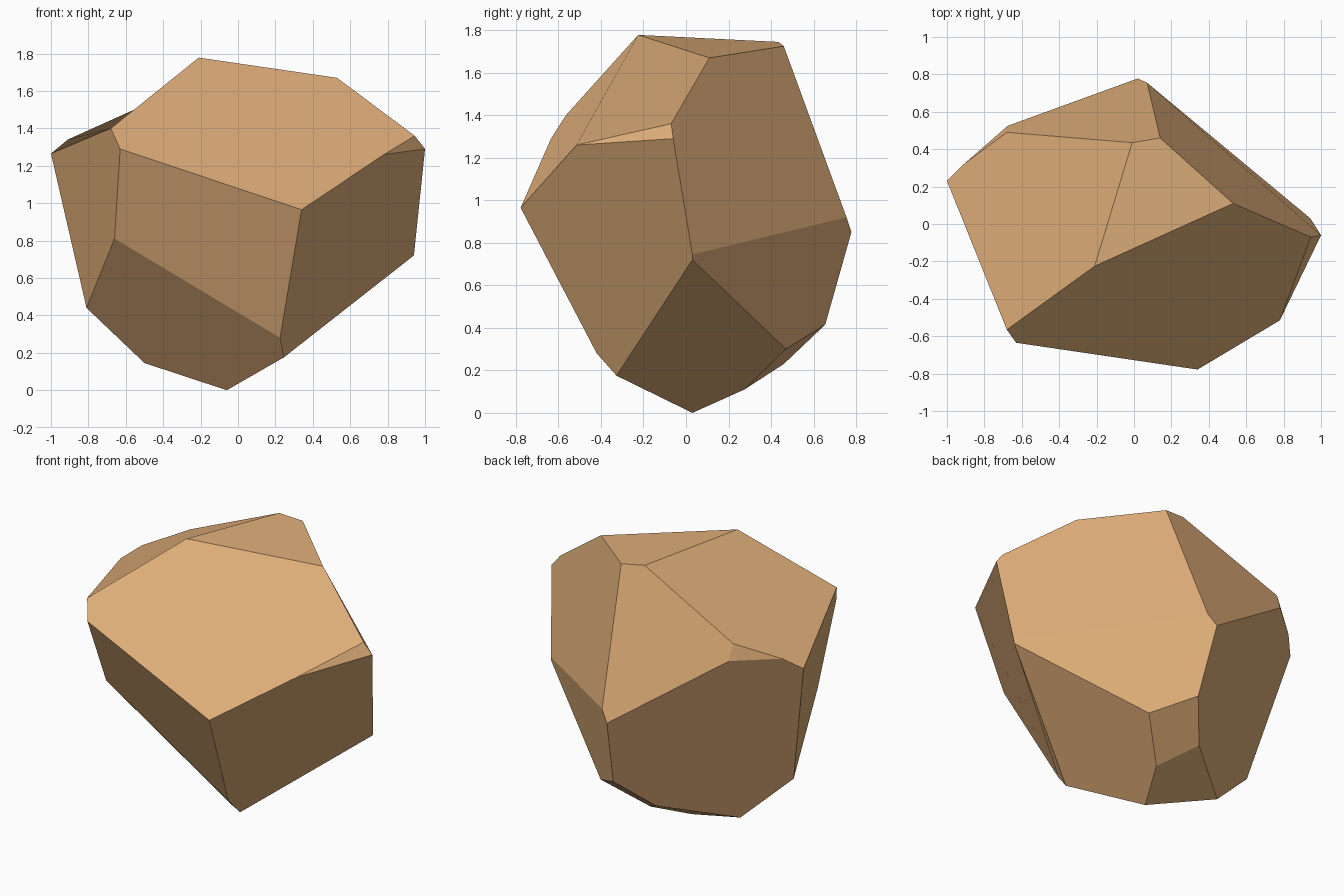
import bpy
import bmesh

# Remove the default cube
default_cube = bpy.data.objects.get("Cube")
if default_cube:
    bpy.data.objects.remove(default_cube, do_unlink=True)


def make_material(name, color):
    material = bpy.data.materials.new(name)
    material.use_nodes = True
    material.diffuse_color = color
    shader = material.node_tree.nodes["Principled BSDF"]
    shader.inputs["Base Color"].default_value = color
    return material


# Corners of the chipped boulder: crown, waist, then base
corners = {
    "peak": (-0.21, -0.225, 1.778),
    "shoulder": (0.53, 0.11, 1.67),
    "ridge_mid": (-0.01, 0.435, 1.745),
    "ridge_left": (0.14, 0.46, 1.725),
    "ledge": (-0.68, 0.49, 1.44),
    "ledge_foot": (-0.675, 0.525, 1.34),
    "brow": (-0.68, -0.565, 1.4),
    "brow_foot": (-0.63, -0.635, 1.29),
    "left_tip_top": (0.945, -0.07, 1.36),
    "left_tip": (1.0, -0.06, 1.29),
    "left_edge": (0.78, -0.515, 1.26),
    "nose": (0.34, -0.778, 0.965),
    "right_tip": (-1.0, 0.23, 1.265),
    "right_tip_back": (-0.91, 0.32, 1.34),
    "bulge_top": (0.07, 0.755, 0.92),
    "bulge": (0.02, 0.778, 0.85),
    "elbow_top": (0.943, 0.03, 0.745),
    "elbow": (0.94, 0.03, 0.72),
    "right_elbow": (-0.66, -0.4, 0.81),
    "right_heel": (-0.81, 0.06, 0.44),
    "right_sole": (-0.5, 0.16, 0.145),
    "front_heel_top": (0.225, -0.42, 0.28),
    "front_heel": (0.245, -0.327, 0.175),
    "foot": (-0.06, 0.03, 0.0),
    "back_sole": (0.06, 0.275, 0.11),
    "left_heel": (0.28, 0.47, 0.3),
    "back_sole_right": (-0.11, 0.46, 0.23),
    "back_heel": (0.06, 0.655, 0.415),
}

# Each flat chip, listed around its rim counter-clockwise from outside
facets = [
    # Front
    "shoulder peak brow brow_foot nose left_edge left_tip_top",
    "brow_foot right_elbow front_heel_top nose",
    "right_elbow right_heel right_sole foot front_heel front_heel_top",
    # Left side
    "nose front_heel_top front_heel elbow elbow_top left_tip left_edge",
    "left_edge left_tip left_tip_top",
    "elbow front_heel foot back_sole left_heel",
    "elbow_top elbow left_heel back_heel bulge bulge_top",
    "left_tip_top left_tip elbow_top bulge_top ridge_left shoulder",
    # Top
    "peak shoulder ridge_left ridge_mid",
    "peak ridge_mid ledge right_tip_back right_tip brow",
    # Back
    "ridge_mid ridge_left bulge_top bulge ledge_foot ledge",
    "right_tip_back ledge ledge_foot",
    "right_tip_back ledge_foot bulge back_heel back_sole_right"
    " right_sole right_heel right_tip",
    # Right side
    "brow right_tip right_heel right_elbow brow_foot",
    # Underside
    "left_heel back_sole back_sole_right back_heel",
    "back_sole foot right_sole back_sole_right",
]


def build_faceted_rock(name, material):
    bm = bmesh.new()
    verts = {key: bm.verts.new(place) for key, place in corners.items()}
    for rim in facets:
        face = bm.faces.new([verts[key] for key in rim.split()])
        face.smooth = False
    bm.normal_update()

    mesh = bpy.data.meshes.new(name)
    bm.to_mesh(mesh)
    bm.free()
    mesh.materials.append(material)
    rock = bpy.data.objects.new(name, mesh)
    bpy.context.collection.objects.link(rock)
    return rock


sandstone = make_material("sandstone_tan", (0.73, 0.42, 0.19, 1.0))
build_faceted_rock("boulder", sandstone)
